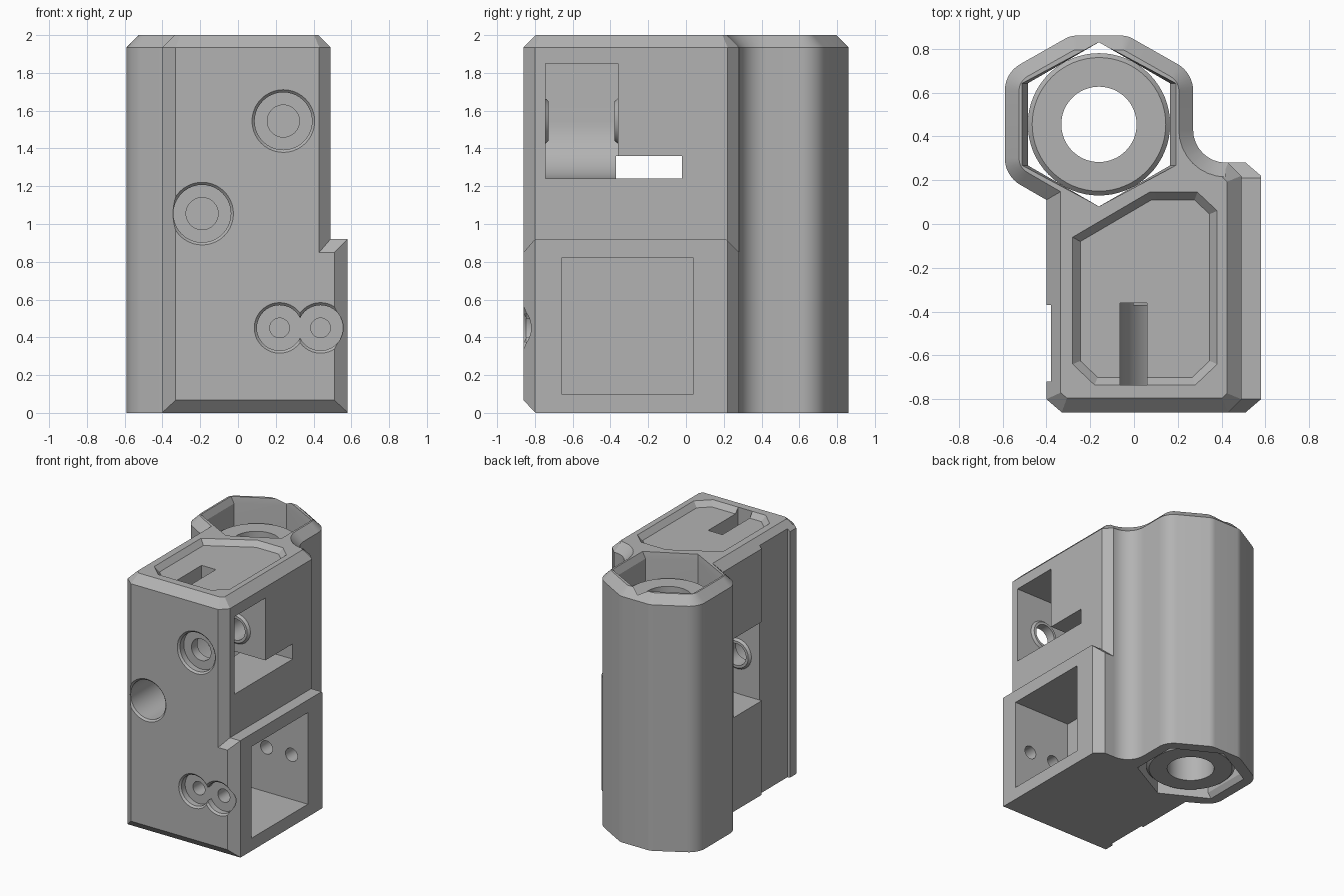
import bpy, bmesh, math
from mathutils import Vector

cube = bpy.data.objects.get("Cube")
if cube:
    bpy.data.objects.remove(cube, do_unlink=True)

grey = bpy.data.materials.new("plain grey")
grey.use_nodes = True
grey.diffuse_color = (0.45, 0.45, 0.45, 1)
grey.node_tree.nodes["Principled BSDF"].inputs["Base Color"].default_value = (0.45, 0.45, 0.45, 1)


def loft(name, rings):
    """Closed solid through rings that have equal point counts."""
    bm = bmesh.new()
    loops = [[bm.verts.new(p) for p in ring] for ring in rings]
    n = len(loops[0])
    for a, b in zip(loops, loops[1:]):
        for i in range(n):
            j = (i + 1) % n
            bm.faces.new((a[i], a[j], b[j], b[i]))
    bm.faces.new(loops[0][::-1])
    bm.faces.new(loops[-1])
    bmesh.ops.recalc_face_normals(bm, faces=bm.faces)
    mesh = bpy.data.meshes.new(name)
    bm.to_mesh(mesh)
    bm.free()
    mesh.materials.append(grey)
    obj = bpy.data.objects.new(name, mesh)
    bpy.context.collection.objects.link(obj)
    return obj


def box(name, x, y, z):
    return loft(name, [[(x[0], y[0], h), (x[1], y[0], h), (x[1], y[1], h), (x[0], y[1], h)] for h in z])


def along_y(name, profile, y0, y1):
    return loft(name, [[(x, y, z) for x, z in profile] for y in (y0, y1)])


def arc(cx, cy, r, a0, a1, steps=16):
    angles = [math.radians(a0 + (a1 - a0) * i / steps) for i in range(steps + 1)]
    return [(cx + r * math.cos(a), cy + r * math.sin(a)) for a in angles]


def rounded(corners, steps=8):
    """Replace each (x, y, radius) corner with a tangent arc."""
    out = []
    for i, (x, y, r) in enumerate(corners):
        p = Vector((x, y))
        if r == 0:
            out.append(p)
            continue
        u = (Vector(corners[i - 1][:2]) - p).normalized()
        v = (Vector(corners[(i + 1) % len(corners)][:2]) - p).normalized()
        half = u.angle(v) / 2
        centre = p + (u + v).normalized() * (r / math.sin(half))
        a = p + u * (r / math.tan(half)) - centre
        b = p + v * (r / math.tan(half)) - centre
        turn = a.angle_signed(b)
        for k in range(steps + 1):
            t = -turn * k / steps
            c, s = math.cos(t), math.sin(t)
            out.append(centre + Vector((a.x * c - a.y * s, a.x * s + a.y * c)))
    return out


def inset(points, d):
    """Offset a counter-clockwise outline inward with mitred corners."""
    out = []
    for i, p in enumerate(points):
        e = (p - points[i - 1]).normalized()
        f = (points[(i + 1) % len(points)] - p).normalized()
        n, m = Vector((-e.y, e.x)), Vector((-f.y, f.x))
        out.append(p + (n + m) * (d / (1 + n.dot(m))))
    return out


def at(points, z):
    return [(x, y, z) for x, y in points]


def boolean(target, tool, operation):
    mod = target.modifiers.new("cut", 'BOOLEAN')
    mod.operation, mod.solver, mod.object = operation, 'EXACT', tool
    bpy.context.view_layer.update()
    deps = bpy.context.evaluated_depsgraph_get()
    mesh = bpy.data.meshes.new_from_object(target.evaluated_get(deps))
    target.modifiers.clear()
    target.data = mesh
    bpy.data.objects.remove(tool, do_unlink=True)


def cylinder(name, x, z, sections):
    """Turned solid along y, from (y, radius) sections."""
    return loft(name, [[(px, y, pz) for px, pz in arc(x, z, r, 0, 360, 40)[:-1]] for y, r in sections])


C = 0.065

# Main block and bearing tower share one outline with a chamfered top
outline = rounded([(-0.33, -0.86, 0), (0.43, -0.86, 0), (0.49, -0.80, 0), (0.49, 0.22, 0),
                   (0.43, 0.28, 0), (0.27, 0.28, 0.15), (0.27, 0.69, 0.14), (-0.03, 0.86, 0.1),
                   (-0.29, 0.86, 0.1), (-0.59, 0.69, 0.14), (-0.59, 0.22, 0.14),
                   (-0.40, 0.11, 0), (-0.40, -0.80, 0)])
body = loft("body", [at(outline, 0), at(outline, 2 - C), at(inset(outline, C), 2)])

# Wider lower step
side = [(-0.86, 0), (0.28, 0), (0.28, 0.85), (0.21, 0.92), (-0.80, 0.92), (-0.86, 0.85)]
step = loft("step", [[(x, y, z) for y, z in side] for x in (0.3, 0.6)])
foot = [(0.2, -0.86), (0.51, -0.86), (0.58, -0.80), (0.58, 0.22), (0.51, 0.28), (0.2, 0.28)]
boolean(step, loft("step_limit", [at(foot, -0.1), at(foot, 1.1)]), 'INTERSECT')
boolean(body, step, 'UNION')

cutters = []
# Front lower chamfer and shallow channel on the side
wedge = [(-0.9, -0.04), (-0.76, -0.04), (-0.9, 0.11)]
cutters.append(loft("wedge", [[(x, y, z) for y, z in wedge] for x in (-0.7, 0.7)]))
cutters.append(box("side_channel", (-0.6, -0.38), (-0.72, -0.37), (-0.1, 2.1)))

# Tapered recess in the top
recess = [Vector(p) for p in [(-0.18, -0.735), (0.28, -0.735), (0.38, -0.64), (0.38, 0.06), (0.29, 0.145),
                              (0.07, 0.145), (-0.28, -0.06), (-0.28, -0.64)]]
cutters.append(loft("top_recess", [at(inset(recess, 0.035), 1.96), at(recess, 2), at(recess, 2.1)]))

# Curved upper and middle pockets, lower pocket, top slot
upper = [(0.7, 1.85), (0.7, 1.24)] + arc(0.24, 1.545, 0.305, 270, 180) + [(-0.065, 1.85)]
middle = [(-0.7, 1.36), (-0.7, 0.74)] + arc(-0.19, 1.05, 0.31, 270, 360) + [(0.12, 1.24), (0.7, 1.24), (0.7, 1.36)]
cutters.append(along_y("upper_pocket", upper, -0.745, -0.36))
cutters.append(along_y("middle_pocket", middle, -0.37, -0.02))
cutters.append(box("lower_pocket", (0.08, 0.7), (-0.66, 0.04), (0.10, 0.82)))
cutters.append(box("top_slot", (-0.064, 0.06), (-0.735, -0.361), (1.6, 2.2)))

# Hexagonal bore with flared ends
TX, TY, R = -0.16, 0.455, 0.375


def hexagon(z, flare):
    return [(TX + (x - TX) * flare, y, z) for x, y in arc(TX, TY, R, 30, 390, 6)[:-1]]


cutters.append(loft("hex_bore", [hexagon(z, f) for z, f in
                                 [(-0.1, 1.08), (0, 1.08), (0.04, 1), (1.95, 1), (2, 1.08), (2.1, 1.08)]]))
for cutter in cutters:
    boolean(body, cutter, 'DIFFERENCE')

# Raised bosses inside the two curved pockets
for x, z, near, far in [(0.24, 1.545, -0.745, -0.36), (-0.19, 1.055, -0.37, -0.02)]:
    boolean(body, cylinder("boss", x, z, [(near - 0.02, 0.12), (near, 0.12), (near + 0.018, 0.105)]), 'UNION')
    boolean(body, cylinder("boss", x, z, [(far - 0.018, 0.105), (far, 0.12), (far + 0.02, 0.12)]), 'UNION')

# Screw holes with counterbores: x, z, head radius, hole radius, head depth end, hole end
for x, z, head, hole, y1, y2 in [(0.24, 1.545, 0.152, 0.085, -0.80, -0.15), (-0.19, 1.055, 0.152, 0.085, -0.47, 0.03),
                                 (0.22, 0.45, 0.12, 0.052, -0.80, 0.18), (0.437, 0.45, 0.12, 0.052, -0.80, 0.18)]:
    boolean(body, cylinder("screw_hole", x, z, [(-0.95, head + 0.014), (-0.86, head + 0.014), (-0.846, head),
                                                (y1, head), (y1, hole), (y2, hole)]), 'DIFFERENCE')

# Bearing sleeve inside the tower
sleeve = [(0.172, 0.04), (0.305, 0.04), (0.325, 0.06), (0.325, 1.79), (0.305, 1.81), (0.172, 1.81)]
bm = bmesh.new()
rings = [[bm.verts.new((x, y, z)) for x, y in arc(TX, TY, r, 0, 360, 64)[:-1]] for r, z in sleeve]
for a, b in zip(rings, rings[1:] + rings[:1]):
    for i in range(64):
        j = (i + 1) % 64
        bm.faces.new((a[i], a[j], b[j], b[i]))
bmesh.ops.recalc_face_normals(bm, faces=bm.faces)
mesh = bpy.data.meshes.new("bearing_sleeve")
bm.to_mesh(mesh)
bm.free()
mesh.materials.append(grey)
bearing = bpy.data.objects.new("bearing_sleeve", mesh)
bpy.context.collection.objects.link(bearing)

# Smooth the curved walls, keep the edges crisp
bpy.ops.object.select_all(action='DESELECT')
for obj in (body, bearing):
    obj.select_set(True)
bpy.context.view_layer.objects.active = body
bpy.ops.object.shade_smooth_by_angle(angle=math.radians(25))
